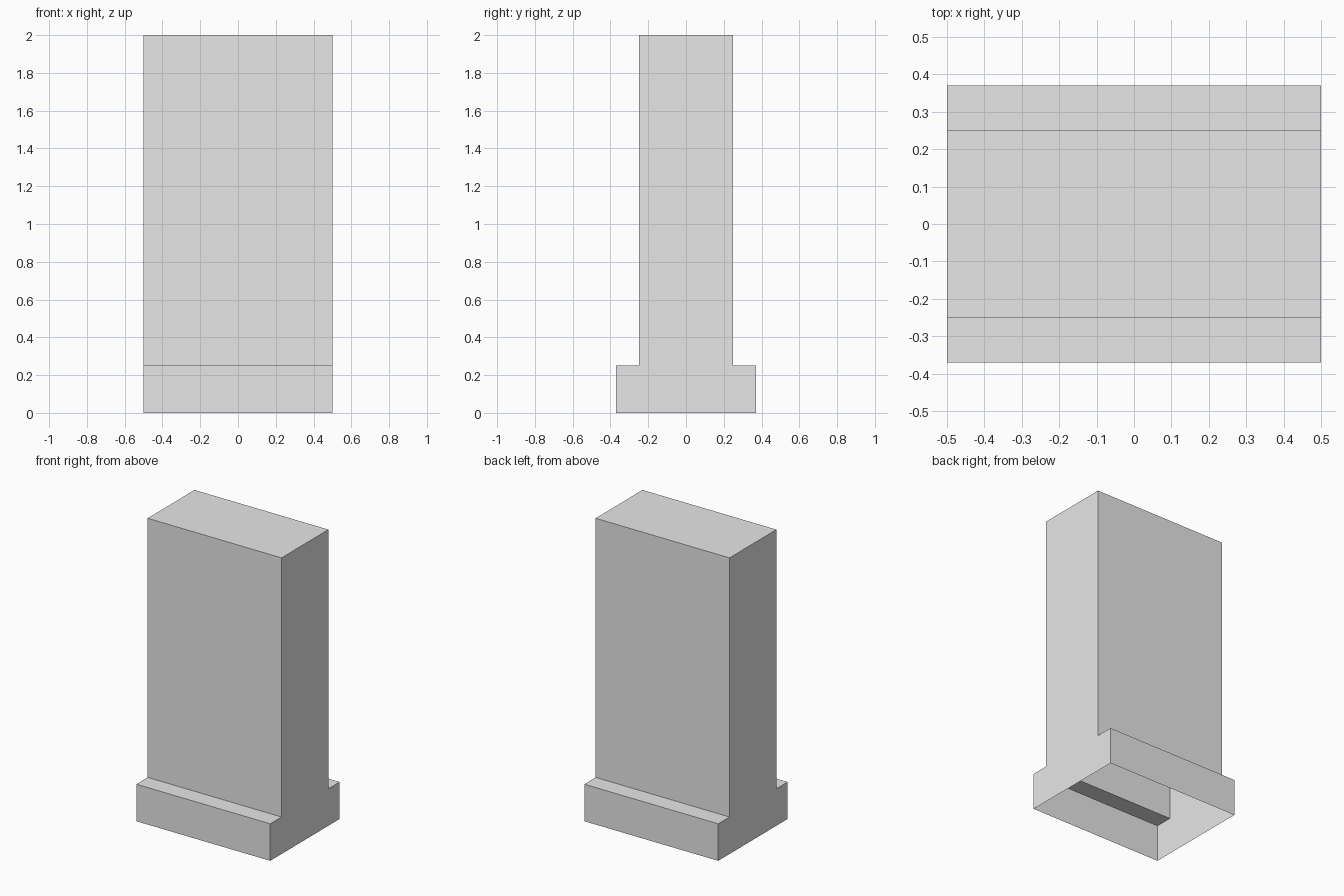
import bpy
import bmesh

cube = bpy.data.objects.get("Cube")
if cube:
    bpy.data.objects.remove(cube, do_unlink=True)

HALF_WIDTH = 0.5
FOOT_DEPTH, STEM_DEPTH = 0.37, 0.25
FOOT_HEIGHT, HEIGHT = 0.25, 2.0

# Plain light grey
grey = bpy.data.materials.new("light_grey")
grey.use_nodes = True
colour = (0.8, 0.8, 0.8, 1)
grey.diffuse_color = colour
grey.node_tree.nodes["Principled BSDF"].inputs["Base Color"].default_value = colour

# Upside-down T profile, as (y, z): one half, then its mirror image
half = [(FOOT_DEPTH, 0), (FOOT_DEPTH, FOOT_HEIGHT),
        (STEM_DEPTH, FOOT_HEIGHT), (STEM_DEPTH, HEIGHT)]
profile = half + [(-y, z) for y, z in reversed(half)]

# Extrude the profile across the width
bm = bmesh.new()
end = bm.faces.new([bm.verts.new((-HALF_WIDTH, y, z)) for y, z in profile])
result = bmesh.ops.extrude_face_region(bm, geom=[end], use_keep_orig=True)
moved = [v for v in result["geom"] if isinstance(v, bmesh.types.BMVert)]
bmesh.ops.translate(bm, verts=moved, vec=(2 * HALF_WIDTH, 0, 0))
bmesh.ops.recalc_face_normals(bm, faces=bm.faces)

# The thin shell is open underneath
underside = [f for f in bm.faces if all(v.co.z < 0.001 for v in f.verts)]
bmesh.ops.delete(bm, geom=underside, context="FACES_ONLY")

mesh = bpy.data.meshes.new("footed_wall_block")
bm.to_mesh(mesh)
bm.free()
mesh.materials.append(grey)
block = bpy.data.objects.new("footed_wall_block", mesh)
bpy.context.collection.objects.link(block)
